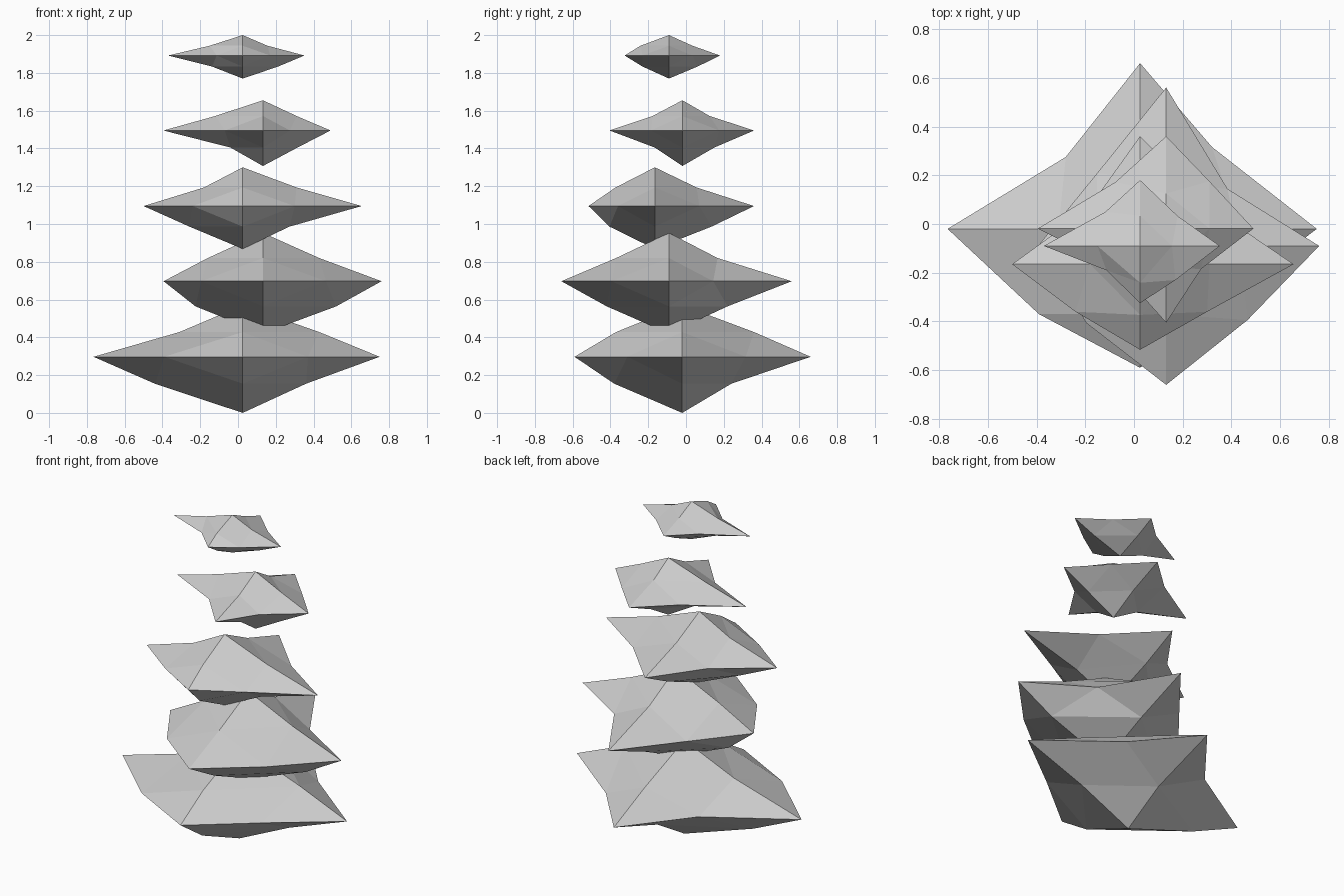
import bpy, bmesh

# Each tier: centre, tips (x-, x+, y-, y+, z-, z+),
# x of side ridge middles (left low, left high, right low, right high),
# y of depth ridge middles (front low, front high, back low, back high),
# girdle middles (front left, back left, front right, back right)
TIERS = [
    ((0.025, -0.02, 0.297), (-0.765, 0.75, -0.59, 0.66, 0.0, 0.57),
     (-0.44, -0.31, 0.36, 0.43), (-0.38, -0.37, 0.24, 0.36),
     ((-0.39, -0.37), (-0.28, 0.275), (0.37, -0.31), (0.32, 0.316))),
    ((0.132, -0.09, 0.697), (-0.394, 0.76, -0.66, 0.56, 0.42, 0.953),
     (-0.225, -0.16, 0.52, 0.43), (-0.42, -0.37, 0.22, 0.167),
     ((-0.195, -0.407), (-0.15, 0.21), (0.466, -0.394), (0.384, 0.144))),
    ((0.025, -0.165, 1.095), (-0.5, 0.655, -0.516, 0.36, 0.868, 1.3),
     (-0.257, -0.18, 0.272, 0.31), (-0.405, -0.373, 0.135, 0.056),
     ((-0.24, -0.36), (-0.19, 0.06), (0.3, -0.36), (0.31, 0.07))),
    ((0.132, -0.019, 1.495), (-0.395, 0.49, -0.405, 0.36, 1.307, 1.655),
     (-0.04, -0.12, 0.315, 0.31), (-0.165, -0.177, 0.15, 0.125),
     ((-0.07, -0.18), (-0.076, 0.172), (0.275, -0.185), (0.31, 0.175))),
    ((0.025, -0.09, 1.892), (-0.37, 0.352, -0.325, 0.18, 1.77, 2.0),
     (-0.137, -0.15, 0.212, 0.156), (-0.23, -0.241, 0.061, 0.034),
     ((-0.113, -0.19), (-0.117, 0.05), (0.17, -0.23), (0.179, 0.033))),
]


def make_tier(name, centre, tips, side, depth, girdle):
    cx, cy, cz = centre
    bm = bmesh.new()
    # six points of the octahedron
    tx = [bm.verts.new((v, cy, cz)) for v in tips[0:2]]
    ty = [bm.verts.new((cx, v, cz)) for v in tips[2:4]]
    tz = [bm.verts.new((cx, cy, v)) for v in tips[4:6]]
    # twelve bent edge middles
    mid_z = [cz + 0.48 * (v - cz) for v in tips[4:6]]
    xz = [bm.verts.new((v, cy, mid_z[i % 2])) for i, v in enumerate(side)]
    yz = [bm.verts.new((cx, v, mid_z[i % 2])) for i, v in enumerate(depth)]
    xy = [bm.verts.new((x, y, cz)) for x, y in girdle]
    # four triangles in each octant
    for i in range(2):
        for j in range(2):
            for k in range(2):
                a, b, c = xy[2 * i + j], yz[2 * j + k], xz[2 * i + k]
                for f in ((tx[i], a, c), (ty[j], b, a), (tz[k], c, b), (a, b, c)):
                    bm.faces.new(f if (i + j + k) % 2 else f[::-1])
    bmesh.ops.recalc_face_normals(bm, faces=bm.faces[:])
    mesh = bpy.data.meshes.new(name)
    bm.to_mesh(mesh)
    bm.free()
    bpy.context.collection.objects.link(bpy.data.objects.new(name, mesh))


# stack of faceted tiers, bottom to top
for n, tier in enumerate(TIERS, 1):
    make_tier(f"faceted_tier_{n}", *tier)
